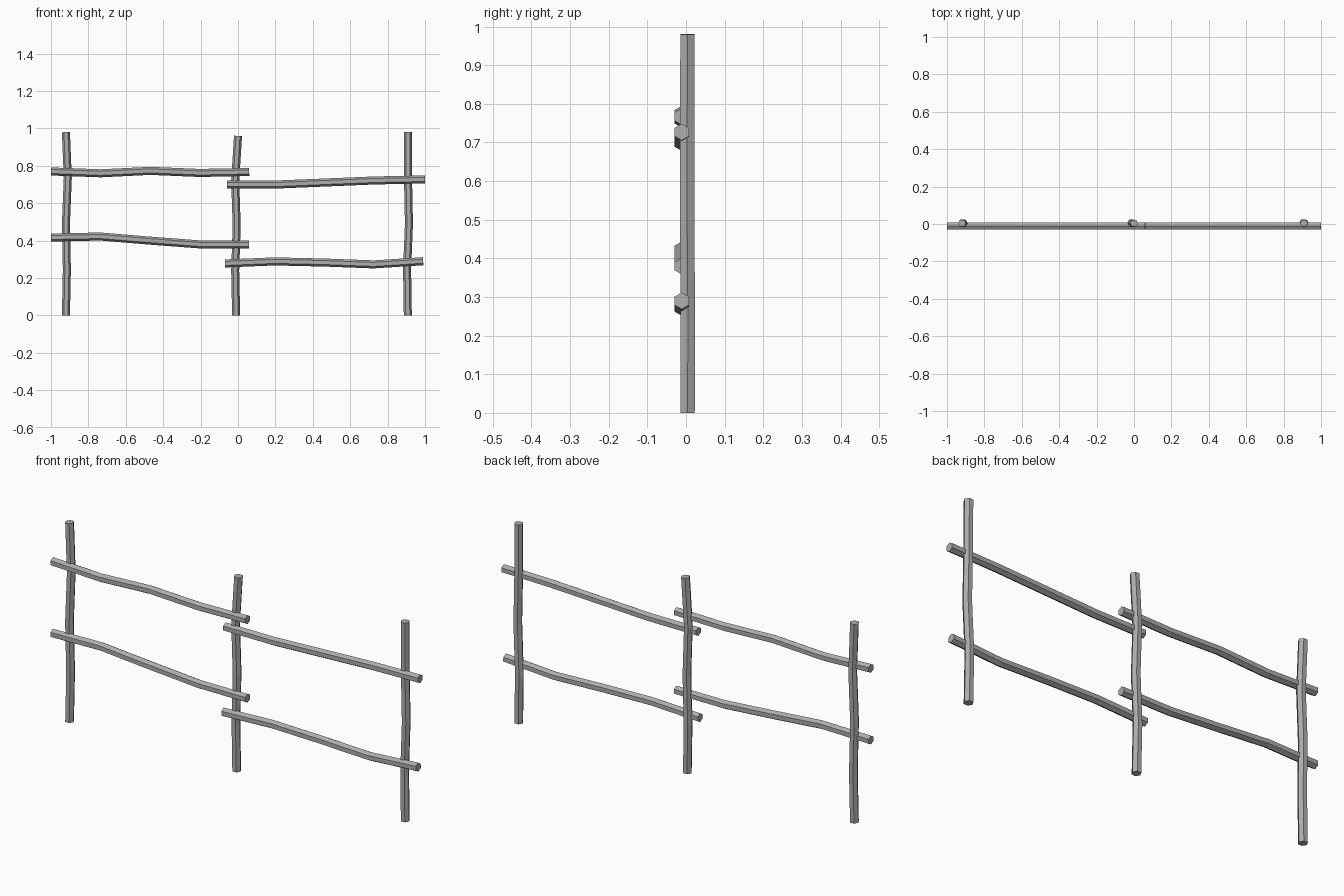
import bpy, bmesh, math
from mathutils import Vector

cube = bpy.data.objects.get("Cube")
if cube:
    bpy.data.objects.remove(cube, do_unlink=True)

wood = bpy.data.materials.new("weathered_grey")
wood.use_nodes = True
GREY = (0.42, 0.42, 0.42, 1)
wood.diffuse_color = GREY
wood.node_tree.nodes["Principled BSDF"].inputs["Base Color"].default_value = GREY

RADIUS, SIDES = 0.0215, 6


def pole(name, points):
    """Six-sided crooked pole swept along points, capped at both ends."""
    pts = [Vector(p) for p in points]
    bm = bmesh.new()
    rings = []
    for i, p in enumerate(pts):
        tangent = (pts[min(i + 1, len(pts) - 1)] - pts[max(i - 1, 0)]).normalized()
        across = tangent.cross(Vector((0, 1, 0))).normalized()
        depth = across.cross(tangent)
        ring = []
        for k in range(SIDES):
            a = math.tau * k / SIDES
            ring.append(bm.verts.new(p + RADIUS * (across * math.cos(a) + depth * math.sin(a))))
        rings.append(ring)
    for a, b in zip(rings, rings[1:]):
        for k in range(SIDES):
            n = (k + 1) % SIDES
            bm.faces.new((a[k], a[n], b[n], b[k]))
    bm.faces.new(rings[0])
    bm.faces.new(rings[-1])
    bmesh.ops.recalc_face_normals(bm, faces=bm.faces)
    mesh = bpy.data.meshes.new(name)
    bm.to_mesh(mesh)
    bm.free()
    mesh.materials.append(wood)
    bpy.context.collection.objects.link(bpy.data.objects.new(name, mesh))


# Upright posts: height and sideways bend at each joint
posts = {
    "right_post": (-0.92, 0.98, (0, 0.005, 0, 0.01, 0)),
    "middle_post": (-0.01, 0.96, (0, -0.005, 0.003, -0.005, 0.01)),
    "left_post": (0.908, 0.98, (0, -0.004, 0.006, 0.001, 0)),
}
SWAY = (0.004, 0.005, 0.003, 0.003, 0.004)
for name, (x, height, bends) in posts.items():
    pole(name, [(x + b, y, height * i / 4) for i, (b, y) in enumerate(zip(bends, SWAY))])

# Rails: start, end and height at each joint, fixed to the front of the posts
rails = {
    "right_upper_rail": (-1.0, 0.06, (0.77, 0.76, 0.773, 0.762, 0.767)),
    "right_lower_rail": (-1.0, 0.06, (0.417, 0.422, 0.40, 0.38, 0.38)),
    "left_upper_rail": (-0.06, 1.0, (0.70, 0.70, 0.711, 0.722, 0.727)),
    "left_lower_rail": (-0.07, 0.99, (0.278, 0.289, 0.283, 0.273, 0.29)),
}
for name, (x0, x1, heights) in rails.items():
    pole(name, [(x0 + (x1 - x0) * i / 4, -0.011, z) for i, z in enumerate(heights)])
